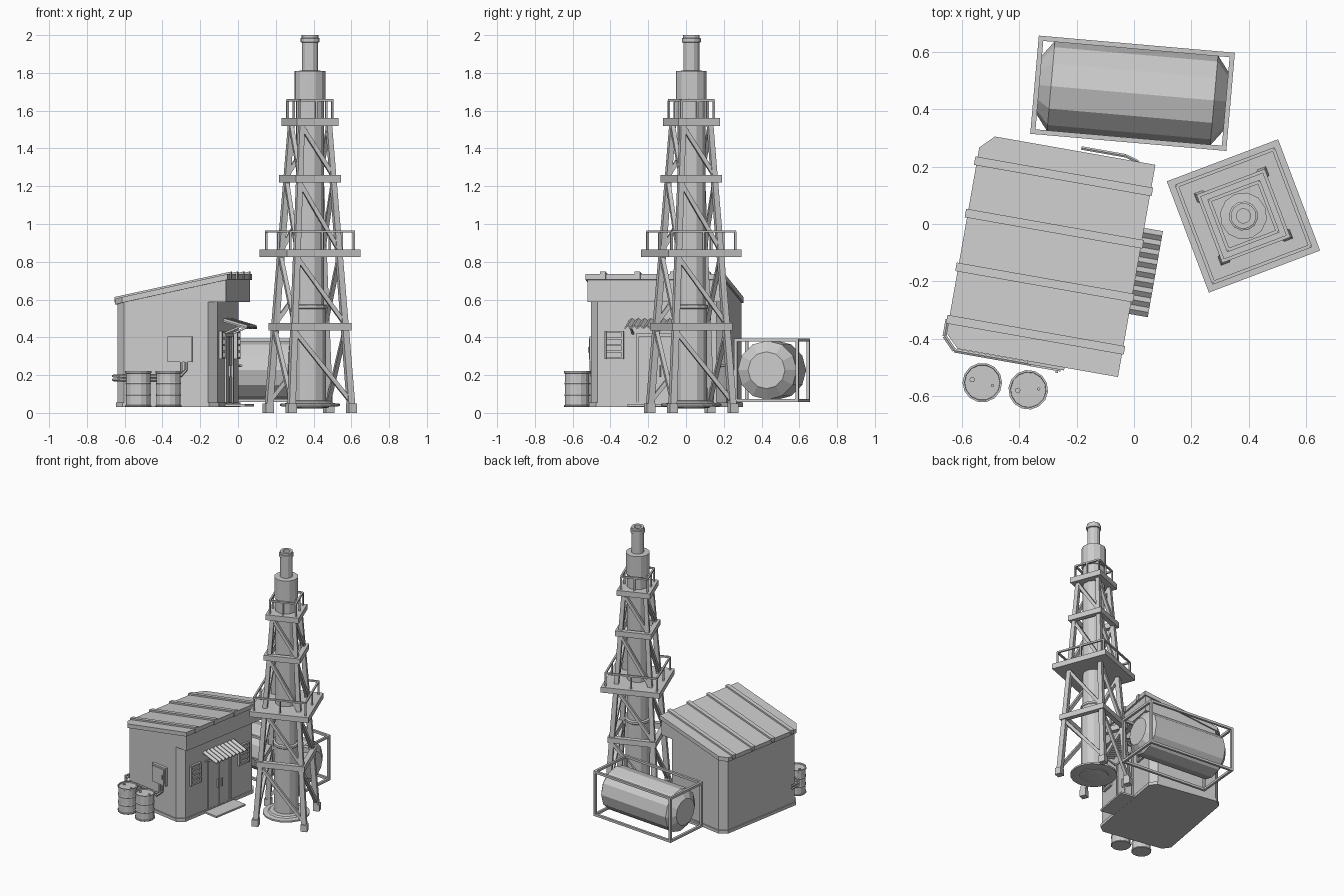
import bpy, bmesh, math
from mathutils import Vector, Matrix

cube = bpy.data.objects.get("Cube")
if cube:
    bpy.data.objects.remove(cube, do_unlink=True)

grey = bpy.data.materials.new("plain_grey")
grey.use_nodes = True
tone = (0.6, 0.6, 0.6, 1)
grey.diffuse_color = tone
grey.node_tree.nodes["Principled BSDF"].inputs["Base Color"].default_value = tone


def place(x, y, z, deg):
    return Matrix.Translation((x, y, z)) @ Matrix.Rotation(math.radians(deg), 4, 'Z')


# --- shapes: each one is a list of rings that are skinned together ---
def prism(outline, low, high):
    """Plan outline raised between two heights, numbers or functions of x."""
    lo = low if callable(low) else lambda x: low
    hi = high if callable(high) else lambda x: high
    return [[Vector((x, y, f(x))) for x, y in outline] for f in (lo, hi)]


def rect(x0, x1, y0, y1, cl=0, cr=0):
    """Rectangle with cut corners, cl on the -x side and cr on the +x side."""
    pts = []
    for x, y, sx, sy, c in ((x0, y0, 1, 1, cl), (x1, y0, -1, 1, cr),
                            (x1, y1, -1, -1, cr), (x0, y1, 1, -1, cl)):
        if c:
            pair = [(x, y + sy * c), (x + sx * c, y)]
            pts += pair if sx * sy > 0 else pair[::-1]
        else:
            pts.append((x, y))
    return pts


def box(x0, x1, y0, y1, z0, z1):
    return prism(rect(x0, x1, y0, y1), z0, z1)


def bar(p, q, w, sides=4):
    p, q = Vector(p), Vector(q)
    d = (q - p).normalized()
    u = d.cross(Vector((0, 0, 1)))
    u = u.normalized() if u.length > 0.01 else Vector((1, 0, 0))
    v = d.cross(u)
    r = w / 2 / math.cos(math.pi / sides)
    angles = [math.tau * (i + 0.5) / sides for i in range(sides)]
    return [[c + r * (math.cos(a) * u + math.sin(a) * v) for a in angles] for c in (p, q)]


def path(points, w):
    return [bar(a, b, w, 6) for a, b in zip(points, points[1:])]


def lathe(profile, sides, x=0, y=0):
    return [[Vector((x + r * math.cos(math.tau * i / sides),
                     y + r * math.sin(math.tau * i / sides), z)) for i in range(sides)]
            for r, z in profile]


def part(name, m, shapes):
    bm = bmesh.new()
    for rings in shapes:
        loops = [[bm.verts.new(p) for p in ring] for ring in rings]
        n = len(loops[0])
        for a, b in zip(loops, loops[1:]):
            for i in range(n):
                j = (i + 1) % n
                bm.faces.new((a[i], a[j], b[j], b[i]))
        bm.faces.new(loops[0][::-1])
        bm.faces.new(loops[-1])
    bmesh.ops.recalc_face_normals(bm, faces=bm.faces[:])
    mesh = bpy.data.meshes.new(name)
    bm.to_mesh(mesh)
    bm.free()
    mesh.materials.append(grey)
    ob = bpy.data.objects.new(name, mesh)
    ob.matrix_world = m
    bpy.context.collection.objects.link(ob)
    return ob


# --- shed ---
shed = place(-0.293, -0.11, 0, -10)


def roof_z(x):
    return 0.603 + 0.215 * (x + 0.307)


def under_roof(x):
    return roof_z(x) - 0.03


part("shed_walls", shed, [prism(rect(-0.295, 0.245, -0.365, 0.365, 0.045, 0.045), 0.034, under_roof)])
part("shed_plinth", shed, [prism(rect(-0.302, 0.252, -0.372, 0.372, 0.045, 0.045), 0.032, 0.055)])
part("roof", shed, [prism(rect(-0.307, 0.307, -0.375, 0.375, 0.047), under_roof, roof_z)])
part("eave_block", shed, [prism(rect(0.19, 0.297, -0.365, 0.365), 0.588, under_roof)])

ribs = []
for y in (-0.28, -0.095, 0.095, 0.28):
    ribs.append(prism(rect(-0.314, 0.312, y - 0.015, y + 0.015),
                      lambda x: roof_z(x) - 0.004, lambda x: roof_z(x) + 0.012))
    ribs.append(box(0.305, 0.313, y - 0.015, y + 0.015, 0.705, 0.745))
    ribs.append(box(-0.315, -0.305, y - 0.015, y + 0.015, 0.585, 0.612))
part("roof_ribs", shed, ribs)

# Double door with frame, handles and step
door = [box(0.24, 0.256, s * 0.104 - 0.007, s * 0.104 + 0.007, 0.05, 0.415) for s in (-1, 1)]
door.append(box(0.24, 0.256, -0.111, 0.111, 0.405, 0.42))
for s in (-1, 1):
    door.append(box(0.24, 0.25, min(s * 0.003, s * 0.094), max(s * 0.003, s * 0.094), 0.055, 0.403))
    door.append(box(0.25, 0.262, s * 0.018 - 0.004, s * 0.018 + 0.004, 0.19, 0.25))
part("double_door", shed, door)
part("door_step", shed, [box(0.24, 0.36, -0.14, 0.14, 0.033, 0.046)])

# Barred windows either side of the door
for side, s in (("right", -1), ("left", 1)):
    c = s * 0.23
    bits = [box(0.24, 0.249, c - 0.045, c + 0.045, 0.295, 0.425)]
    bits += [box(0.24, 0.262, c + e * 0.046 - 0.005, c + e * 0.046 + 0.005, 0.285, 0.43) for e in (-1, 1)]
    bits += [box(0.24, 0.26, c - 0.05, c + 0.05, z - 0.006, z + 0.006) for z in (0.29, 0.325, 0.36, 0.395, 0.428)]
    part(side + "_window", shed, bits)

# Corrugated awning with two stays
steps = 18
wave = [(-0.152 + 0.304 * i / steps, 0.012 * (i % 2)) for i in range(steps + 1)]
edge = wave + [(y, z - 0.008) for y, z in reversed(wave)]
part("awning", shed, [[[Vector((x, y, z + h)) for y, z in edge] for x, h in ((0.243, 0.49), (0.373, 0.452))]])
part("awning_stays", shed, [bar((0.245, y, 0.42), (0.34, y, 0.46), 0.01) for y in (-0.13, 0.13)])

# Meter box and pipes on the front wall
part("meter_box", shed, [box(-0.014, 0.118, -0.385, -0.36, 0.27, 0.405),
                         box(-0.002, 0.106, -0.391, -0.38, 0.282, 0.393),
                         box(0.09, 0.098, -0.398, -0.385, 0.32, 0.35)])
pipes = []
for x, z in ((0.06, 0.175), (0.085, 0.195)):
    pipes += path([(x, -0.383, 0.27), (x, -0.383, z + 0.03), (x - 0.03, -0.383, z),
                   (-0.27, -0.383, z), (-0.312, -0.34, z), (-0.312, -0.28, z)], 0.014)
part("wall_pipes", shed, pipes)
part("rear_pipe", shed, path([(0.043, 0.388, 0.25), (0.2, 0.388, 0.25),
                              (0.245, 0.375, 0.25), (0.255, 0.34, 0.25)], 0.012))

# --- barrels ---
for i, (x, y) in enumerate(((-0.528, -0.552), (-0.368, -0.577))):
    profile = [(0.066, 0.03), (0.069, 0.033), (0.069, 0.04), (0.065, 0.042)]
    for z in (0.095, 0.155):
        profile += [(0.065, z - 0.006), (0.068, z), (0.065, z + 0.006)]
    profile += [(0.065, 0.208), (0.069, 0.21), (0.069, 0.222), (0.062, 0.222), (0.061, 0.213)]
    part("barrel_%d" % (i + 1), place(x, y, 0, 20 * i),
         [lathe(profile, 14), lathe([(0.01, 0.21), (0.01, 0.22)], 6, -0.035, 0.01),
          lathe([(0.006, 0.21), (0.006, 0.219)], 6, 0.035, -0.01)])

# --- tank in its frame ---
yard = place(-0.005, 0.455, 0.226, -5)
hx, hy, hz, t = 0.334, 0.163, 0.16, 0.017
frame = []
for a in (-1, 1):
    for b in (-1, 1):
        frame.append(bar((-hx - t / 2, a * hy, b * hz), (hx + t / 2, a * hy, b * hz), t))
        frame.append(bar((a * hx, -hy, b * hz), (a * hx, hy, b * hz), t))
        frame.append(bar((a * hx, b * hy, -hz), (a * hx, b * hy, hz), t))
part("tank_frame", yard, frame)
part("tank", yard @ Matrix.Rotation(math.radians(90), 4, 'Y'),
     [lathe([(0.098, -0.33), (0.157, -0.285), (0.157, 0.285), (0.098, 0.33)], 12)])

# --- tower ---
tower = place(0.381, 0.028, 0, 20.7)
corners = [(-1, -1), (1, -1), (1, 1), (-1, 1)]


def leg_at(z):
    return 0.171 - 0.0617 * z


part("tower_column", tower, [lathe([(0.085, 0.03), (0.085, 0.55), (0.09, 0.555), (0.09, 0.57), (0.075, 0.575),
                                    (0.075, 1.655), (0.082, 1.655), (0.082, 1.81), (0.043, 1.812),
                                    (0.043, 1.96), (0.051, 1.963), (0.051, 1.983), (0.045, 1.985),
                                    (0.045, 2.0), (0.025, 2.0), (0.025, 1.96)], 12)])
part("column_flange", tower, [lathe([(0.125, 0.033), (0.16, 0.036), (0.16, 0.048), (0.125, 0.052),
                                     (0.115, 0.062), (0.085, 0.065)], 16),
                              lathe([(0.05, 0.022), (0.1, 0.028), (0.1, 0.04)], 16)])

legs = []
for sx, sy in corners:
    rings = []
    for z, w in ((0, 0.018), (1.54, 0.014)):
        r = leg_at(z)
        rings.append([Vector((sx * r + x, sy * r + y, z)) for x, y in rect(-w, w, -w, w)])
    legs.append(rings)
    f = leg_at(0)
    legs.append(box(sx * f - 0.023, sx * f + 0.023, sy * f - 0.023, sy * f + 0.023, 0, 0.05))
part("tower_legs", tower, legs)

braces = []
for low, high in ((0.06, 0.435), (0.475, 0.825), (0.865, 1.22), (1.26, 1.52)):
    a, b = leg_at(high), leg_at(low)
    for k in range(4):
        turn = Matrix.Rotation(k * math.pi / 2, 3, 'Z')
        braces.append(bar(turn @ Vector((-a, -a, high)), turn @ Vector((b, -b, low)), 0.022))
part("tower_braces", tower, braces)

# Girts are open squares, decks are solid
girts = []
for z, h in ((0.455, 0.17), (1.24, 0.127)):
    for k in range(4):
        turn = Matrix.Rotation(k * math.pi / 2, 3, 'Z')
        girts.append([[turn @ v for v in ring]
                      for ring in box(-h, h - 0.035, -h, -h + 0.035, z - 0.02, z + 0.02)])
part("tower_girts", tower, girts)

for name, z, h, rail, top in (("lower", 0.845, 0.207, 0.18, 0.96), ("upper", 1.54, 0.117, 0.092, 1.655)):
    part(name + "_deck", tower, [box(-h, h, -h, h, z - 0.02, z + 0.02)])
    rails = []
    for (ax, ay), (bx, by) in zip(corners, corners[1:] + corners[:1]):
        a, b = Vector((ax * rail, ay * rail, top)), Vector((bx * rail, by * rail, top))
        rails.append(bar(a, b, 0.012))
        for p in (a, (a + b) / 2):
            rails.append(bar((p.x, p.y, z), p, 0.011))
    part(name + "_railing", tower, rails)
